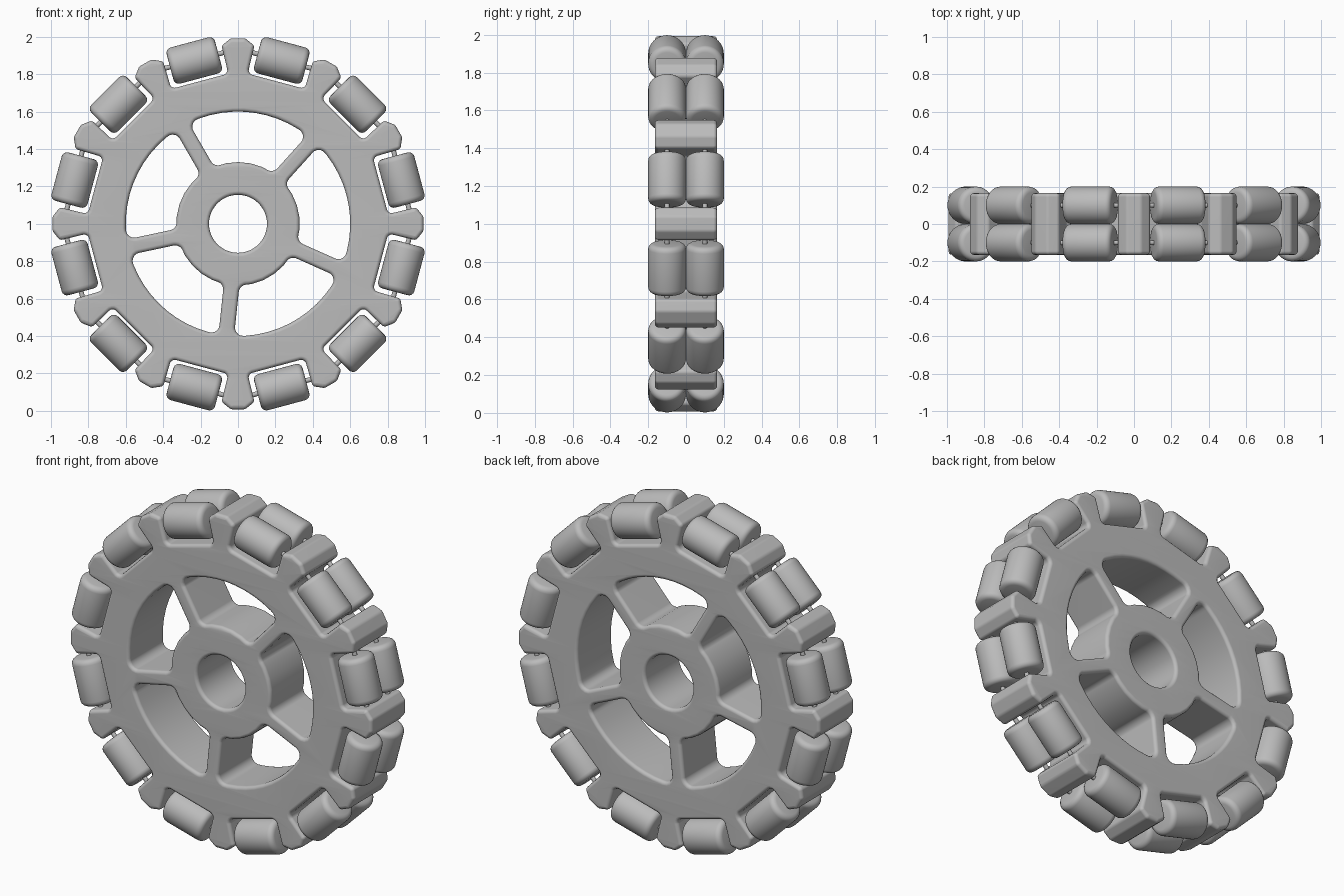
import bpy, bmesh, math
from mathutils import Vector, Matrix

cube = bpy.data.objects.get("Cube")
if cube:
    bpy.data.objects.remove(cube)

GREY = (0.5, 0.5, 0.5, 1)
mat = bpy.data.materials.new("plain grey")
mat.use_nodes = True
mat.diffuse_color = GREY
shader = next(n for n in mat.node_tree.nodes if n.type == 'BSDF_PRINCIPLED')
shader.inputs["Base Color"].default_value = GREY

CENTRE = Vector((0, 0, 1))
THICK, EDGE = 0.165, 0.02        # half thickness and rounded edge of the body
TEETH, WINDOWS = 12, 5
ROLLER_R, ROLLER_HALF, ROLLER_ORBIT = 0.1, 0.134, 0.904


def turned(x, y, degrees):
    a = math.radians(degrees)
    return Vector((x * math.cos(a) - y * math.sin(a), x * math.sin(a) + y * math.cos(a)))


def polar(r, a):
    return Vector((r * math.cos(a), r * math.sin(a)))


def rounded(corners, steps=5):
    """Outline with an arc of the given radius at each (point, radius) corner."""
    out = []
    for i, (p, radius) in enumerate(corners):
        if not radius:
            out.append(p)
            continue
        u = (corners[i - 1][0] - p).normalized()
        v = (corners[(i + 1) % len(corners)][0] - p).normalized()
        half = u.angle(v) / 2
        start = p + u * (radius / math.tan(half))
        end = p + v * (radius / math.tan(half))
        mid = p + (u + v).normalized() * (radius / math.sin(half))
        for s in range(steps + 1):
            d = (start - mid).lerp(end - mid, s / steps).normalized()
            out.append(mid + d * radius)
    return out


def smooth(obj, angle=35):
    bpy.ops.object.select_all(action='DESELECT')
    obj.select_set(True)
    bpy.context.view_layer.objects.active = obj
    bpy.ops.object.shade_smooth_by_angle(angle=math.radians(angle))


def make_object(name, mesh):
    mesh.materials.clear()
    mesh.materials.append(mat)
    obj = bpy.data.objects.new(name, mesh)
    bpy.context.collection.objects.link(obj)
    smooth(obj)
    return obj


# Toothed rim: half a tooth as (radial, sideways, corner radius), then mirrored
half_tooth = [(0.803, 0.052, 0.026), (0.952, 0.088, 0.022), (0.992, 0.038, 0.03)]
tooth = [(r, -s, f) for r, s, f in half_tooth] + half_tooth[::-1]
rim = [(turned(r, s, k * 360 / TEETH), f) for k in range(TEETH) for r, s, f in tooth]
outlines = [rounded(rim)]

# Windows between the spokes
INNER, OUTER, SPOKE_HALF = 0.33, 0.6, 0.042


def window_arc(radius, middle, count):
    span = math.pi / WINDOWS - math.asin(SPOKE_HALF / radius)
    return [(polar(radius, middle + span * (2 * i / count - 1)),
             0.042 if i in (0, count) else 0) for i in range(count + 1)]


for k in range(WINDOWS):
    middle = math.radians(84 + k * 360 / WINDOWS)
    outlines.append(rounded(window_arc(OUTER, middle, 11)
                            + window_arc(INNER, middle, 5)[::-1]))

# Axle bore
outlines.append([polar(0.155, math.tau * i / 48) for i in range(48)])

# Wheel body: filled outline with rounded edges
curve = bpy.data.curves.new("wheel_outline", 'CURVE')
curve.dimensions = '2D'
curve.fill_mode = 'BOTH'
curve.extrude = THICK - EDGE
curve.bevel_depth = EDGE
curve.bevel_resolution = 2
curve.offset = -EDGE
for points in outlines:
    spline = curve.splines.new('POLY')
    spline.points.add(len(points) - 1)
    for target, p in zip(spline.points, points):
        target.co = (p.x, p.y, 0, 1)
    spline.use_cyclic_u = True
outline = bpy.data.objects.new("wheel_outline", curve)
bpy.context.collection.objects.link(outline)
bpy.context.view_layer.update()
graph = bpy.context.evaluated_depsgraph_get()
body_mesh = bpy.data.meshes.new_from_object(outline.evaluated_get(graph))
bpy.data.objects.remove(outline)

bm = bmesh.new()
bm.from_mesh(body_mesh)
bmesh.ops.remove_doubles(bm, verts=bm.verts, dist=0.0002)
bmesh.ops.recalc_face_normals(bm, faces=bm.faces)
bm.transform(Matrix.Translation(CENTRE) @ Matrix.Rotation(math.pi / 2, 4, 'X'))
bm.to_mesh(body_mesh)
bm.free()
body = make_object("wheel_body", body_mesh)
weighted = body.modifiers.new("even_shading", 'WEIGHTED_NORMAL')
weighted.keep_sharp = True


# Rollers and their pins
def cylinder_mesh(name, radius, half, sides, bevel=0):
    bm = bmesh.new()
    bmesh.ops.create_cone(bm, cap_ends=True, segments=sides, radius1=radius,
                          radius2=radius, depth=half * 2)
    if bevel:
        rims = [e for e in bm.edges if abs(e.verts[0].co.z - e.verts[1].co.z) < 1e-4]
        bmesh.ops.bevel(bm, geom=rims, offset=bevel, segments=4, profile=0.5,
                        affect='EDGES')
    mesh = bpy.data.meshes.new(name)
    bm.to_mesh(mesh)
    bm.free()
    return mesh


roller_mesh = cylinder_mesh("roller", ROLLER_R, ROLLER_HALF, 40, 0.03)
pin_mesh = cylinder_mesh("roller_pin", 0.013, 0.175, 12)
for row, y in (("front", -0.1), ("back", 0.1)):
    for k in range(TEETH):
        a = math.radians((k + 0.5) * 360 / TEETH)
        place = CENTRE + Vector((ROLLER_ORBIT * math.cos(a), y, ROLLER_ORBIT * math.sin(a)))
        for part, mesh in (("roller", roller_mesh), ("roller_pin", pin_mesh)):
            obj = make_object(f"{row}_{part}_{k + 1}", mesh)
            obj.location = place
            obj.rotation_euler = (0, -a, 0)
